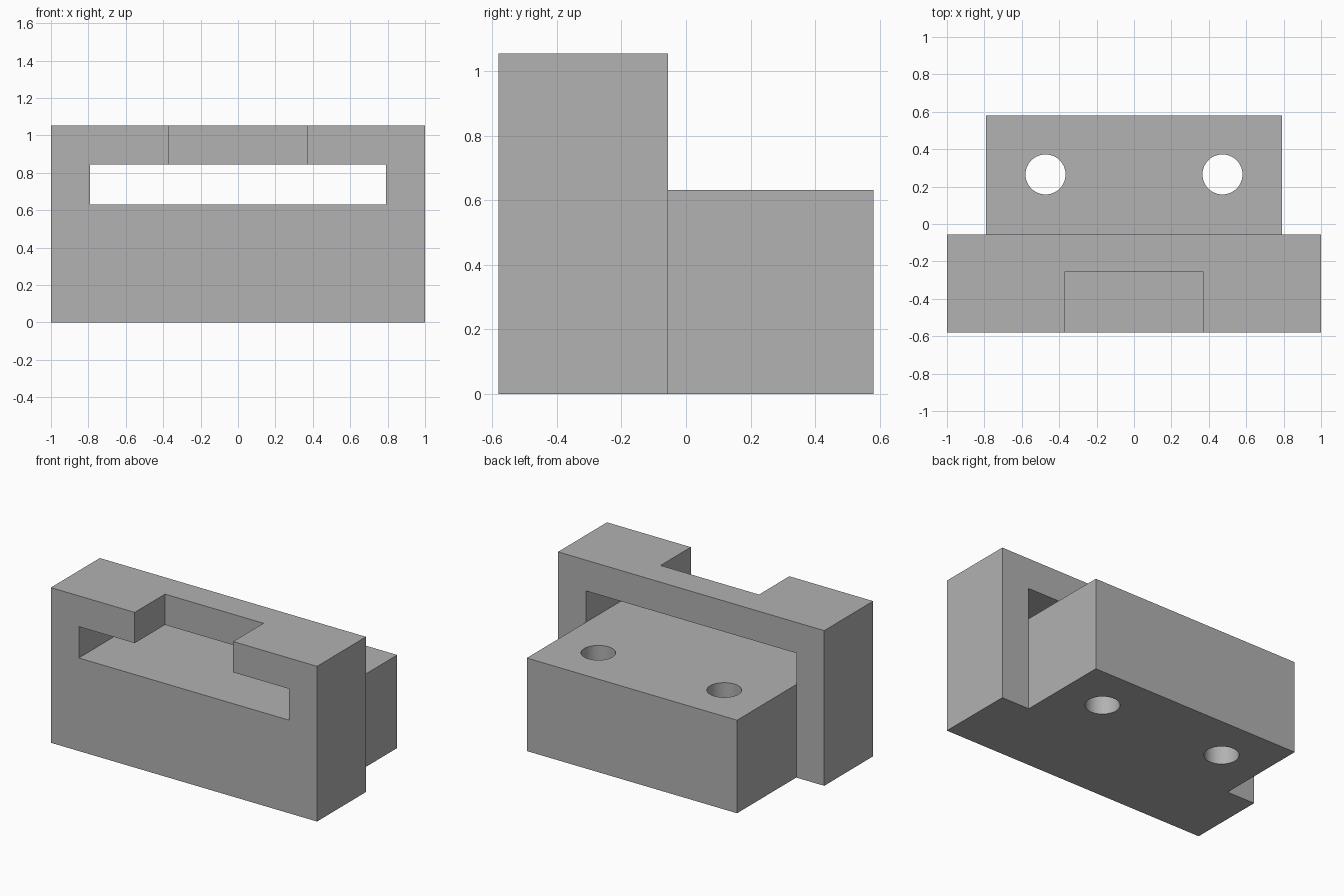
import bpy
import math

default_cube = bpy.data.objects.get("Cube")
if default_cube:
    bpy.data.objects.remove(default_cube, do_unlink=True)

GREY = (0.445, 0.445, 0.445, 1.0)
grey = bpy.data.materials.new("plain grey")
grey.use_nodes = True
grey.diffuse_color = GREY
grey.node_tree.nodes["Principled BSDF"].inputs["Base Color"].default_value = GREY

# Key dimensions
FRONT, STEP, BACK = -0.58, -0.055, 0.58
HALF_FLANGE, HALF_BLOCK, HALF_NOTCH = 1.0, 0.79, 0.37
BLOCK_TOP, SLOT_TOP, TOP = 0.632, 0.845, 1.054


def box(name, half_x, y0, y1, z0, z1):
    """Box centred on x, spanning the given y and z ranges."""
    bpy.ops.mesh.primitive_cube_add(size=1, location=(0, (y0 + y1) / 2, (z0 + z1) / 2))
    obj = bpy.context.object
    obj.name = name
    obj.scale = (2 * half_x, y1 - y0, z1 - z0)
    bpy.ops.object.transform_apply(location=True, rotation=False, scale=True)
    obj.data.materials.append(grey)
    return obj


def combine(target, tool, operation):
    """Apply a boolean and remove the tool object."""
    tool.hide_render = True
    mod = target.modifiers.new(operation.lower(), 'BOOLEAN')
    mod.operation = operation
    mod.solver = 'EXACT'
    mod.object = tool
    bpy.context.view_layer.objects.active = target
    bpy.ops.object.modifier_apply(modifier=mod.name)
    bpy.data.objects.remove(tool, do_unlink=True)


# Tall front flange with a through slot and a notch in its upper rail
body = box("bracket_body", HALF_FLANGE, FRONT, STEP, 0, TOP)
combine(body, box("slot_cutter", HALF_BLOCK, -0.8, 0.2, BLOCK_TOP, SLOT_TOP), 'DIFFERENCE')
combine(body, box("notch_cutter", HALF_NOTCH, -0.8, -0.255, 0.74, 1.3), 'DIFFERENCE')

# Rear mounting block, level with the slot floor
combine(body, box("mounting_block", HALF_BLOCK, -0.3, BACK, 0, BLOCK_TOP), 'UNION')

# Pair of vertical bolt holes
for side in (-1, 1):
    bpy.ops.mesh.primitive_cylinder_add(vertices=48, radius=0.107, depth=2,
                                        location=(side * 0.473, 0.265, 0.3))
    hole = bpy.context.object
    hole.name = "bolt_hole_cutter"
    hole.data.materials.append(grey)
    combine(body, hole, 'DIFFERENCE')

# Smooth hole walls, crisp edges
bpy.ops.object.select_all(action='DESELECT')
body.select_set(True)
bpy.context.view_layer.objects.active = body
bpy.ops.object.shade_smooth_by_angle(angle=math.radians(30))
